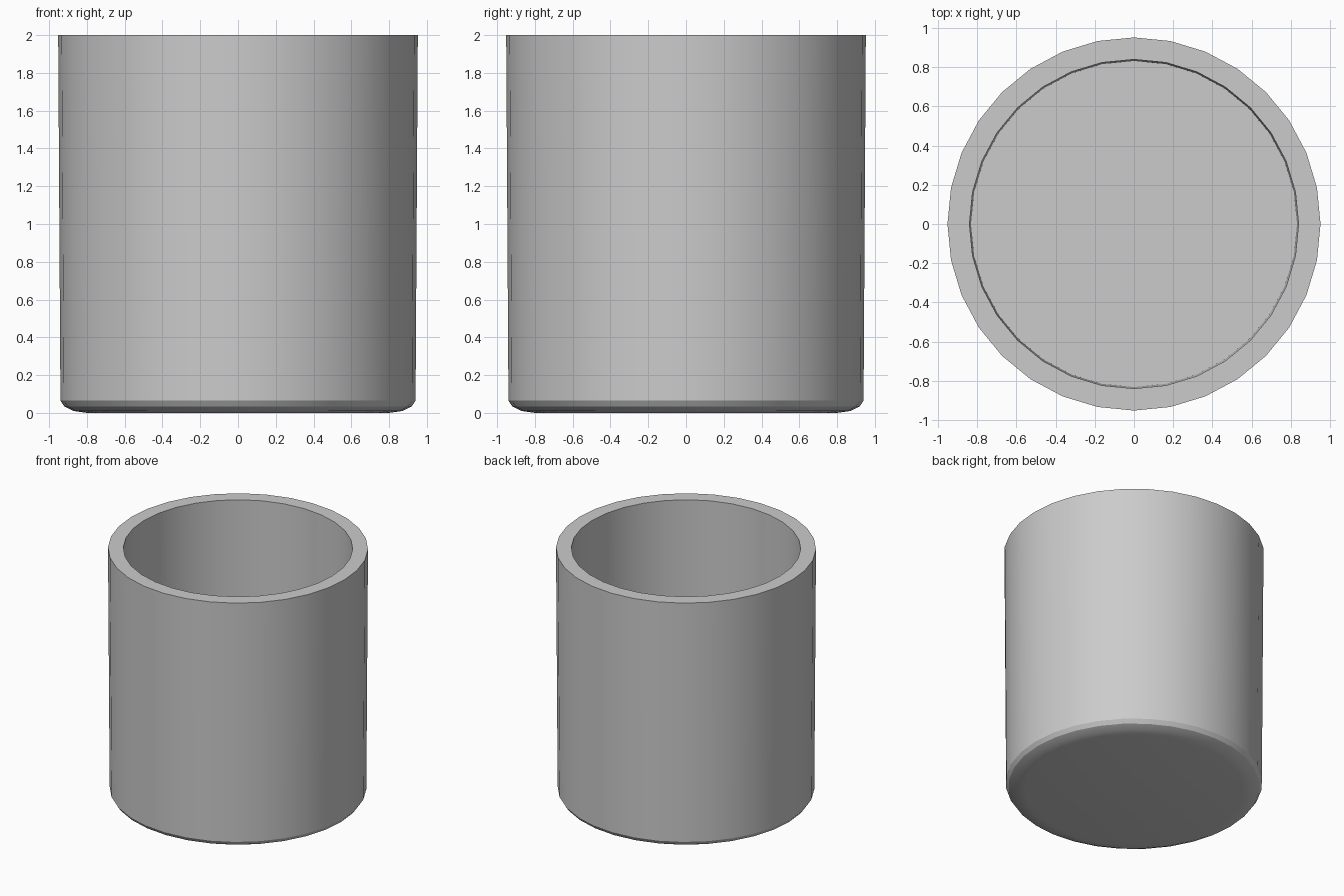
import bpy, bmesh, math

if "Cube" in bpy.data.objects:
    bpy.data.objects.remove(bpy.data.objects["Cube"])

SIDES = 32

# Profile (radius, height): outside base edge, up the wall, over the rim, down to the inner floor
profile = [(0.80, 0.0), (0.87, 0.01), (0.92, 0.034), (0.94, 0.065),
           (0.952, 2.0), (0.84, 2.0), (0.832, 0.11)]

bm = bmesh.new()
rings = []
for r, z in profile:
    rings.append([bm.verts.new((r * math.cos(2 * math.pi * i / SIDES),
                                r * math.sin(2 * math.pi * i / SIDES), z))
                  for i in range(SIDES)])

# Walls and rim
for low, high in zip(rings, rings[1:]):
    for i in range(SIDES):
        j = (i + 1) % SIDES
        bm.faces.new((low[i], low[j], high[j], high[i]))

# Underside and inner floor
bm.faces.new(list(reversed(rings[0])))
bm.faces.new(rings[-1])

mesh = bpy.data.meshes.new("cup")
bm.to_mesh(mesh)
bm.free()
cup = bpy.data.objects.new("cup", mesh)
bpy.context.collection.objects.link(cup)

# Smooth walls with a crisp rim
bpy.context.view_layer.objects.active = cup
cup.select_set(True)
bpy.ops.object.shade_smooth_by_angle(angle=math.radians(30))
